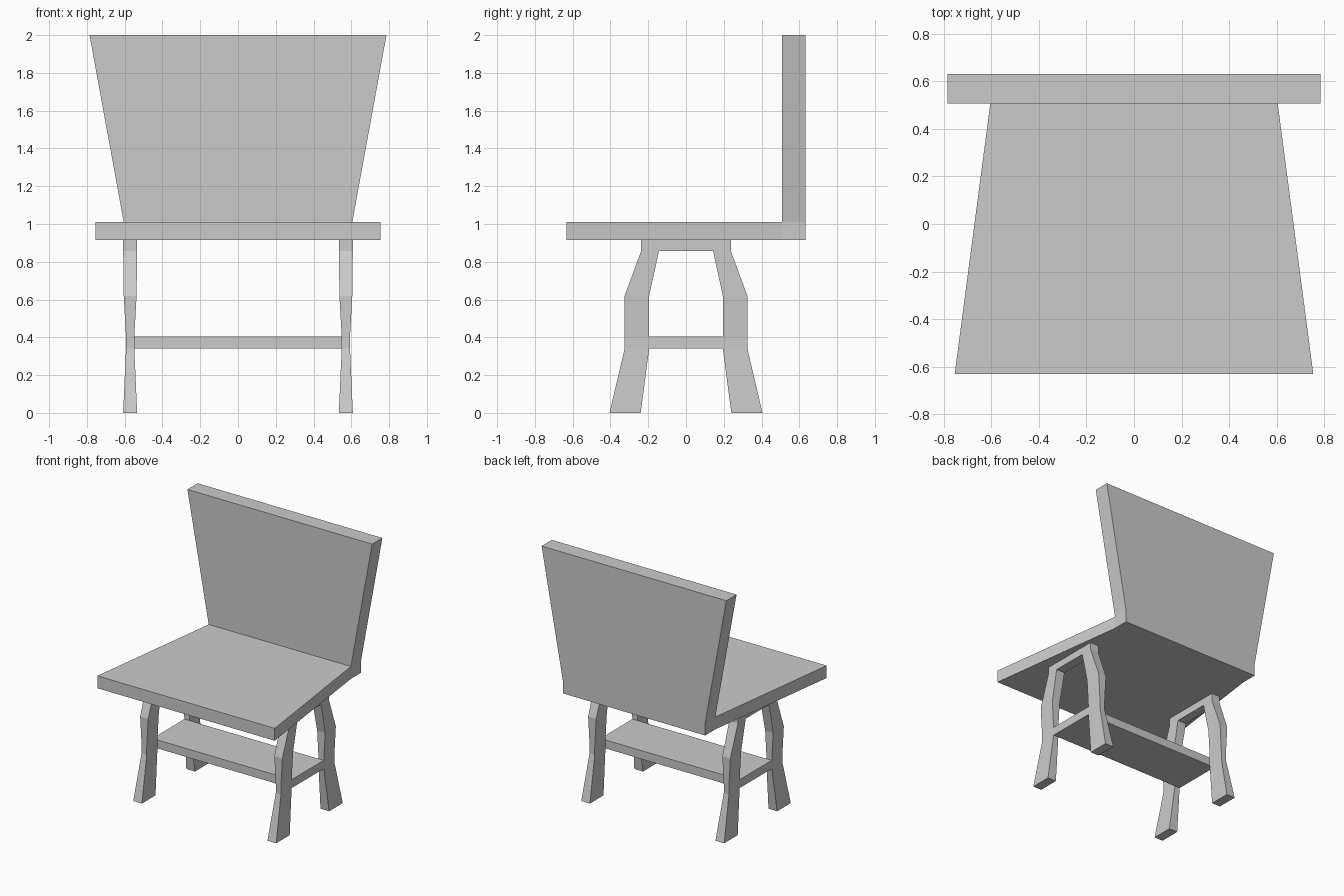
import bpy
import bmesh
from mathutils import Vector

if "Cube" in bpy.data.objects:
    bpy.data.objects.remove(bpy.data.objects["Cube"])


def finish(bm, name):
    bmesh.ops.remove_doubles(bm, verts=bm.verts, dist=1e-5)
    bmesh.ops.recalc_face_normals(bm, faces=bm.faces)
    mesh = bpy.data.meshes.new(name)
    bm.to_mesh(mesh)
    bm.free()
    obj = bpy.data.objects.new(name, mesh)
    bpy.context.collection.objects.link(obj)
    return obj


def prism(name, outline, offset):
    """Extrude a flat outline along offset."""
    bm = bmesh.new()
    face = bm.faces.new([bm.verts.new(p) for p in outline])
    ext = bmesh.ops.extrude_face_region(bm, geom=[face], use_keep_orig=True)
    verts = [g for g in ext["geom"] if isinstance(g, bmesh.types.BMVert)]
    bmesh.ops.translate(bm, verts=verts, vec=Vector(offset))
    return finish(bm, name)


def loft(name, rings):
    """Skin a chain of four-cornered sections and cap both ends."""
    bm = bmesh.new()
    loops = [[bm.verts.new(p) for p in r] for r in rings]
    for a, b in zip(loops, loops[1:]):
        for i in range(4):
            j = (i + 1) % 4
            bm.faces.new((a[i], a[j], b[j], b[i]))
    bm.faces.new(loops[0])
    bm.faces.new(loops[-1])
    return finish(bm, name)


# Tapered seat, wider at the front
prism("seat", [(-0.755, -0.632, 0.915), (0.755, -0.632, 0.915),
               (0.605, 0.508, 0.915), (-0.605, 0.508, 0.915)], (0, 0, 0.095))

# Backrest, flaring upward from the seat
prism("backrest", [(-0.605, 0.508, 0.915), (0.605, 0.508, 0.915),
                   (0.605, 0.508, 1.01), (0.786, 0.508, 2.0),
                   (-0.786, 0.508, 2.0), (-0.605, 0.508, 1.01)], (0, 0.124, 0))

# Leg frames: outer y, outer z, inner y, inner z, half thickness in x
LEG = [(0.405, 0.0, 0.240, 0.0, 0.037),
       (0.325, 0.34, 0.195, 0.34, 0.022),
       (0.325, 0.405, 0.195, 0.405, 0.022),
       (0.325, 0.62, 0.195, 0.62, 0.034),
       (0.237, 0.858, 0.143, 0.858, 0.037),
       (0.237, 0.915, 0.143, 0.858, 0.037)]
LEG_X = 0.571
for side, label in ((-1, "left"), (1, "right")):
    rings = []
    for sy, sections in ((-1, LEG), (1, LEG[::-1])):
        for oy, oz, iy, iz, t in sections:
            a, b = side * LEG_X - t, side * LEG_X + t
            rings.append([(a, sy * oy, oz), (b, sy * oy, oz),
                          (b, sy * iy, iz), (a, sy * iy, iz)])
    loft(label + "_leg_frame", rings)

# Low shelf joining the two leg frames, flush with their waists
prism("shelf", [(-0.593, -0.195, 0.34), (0.593, -0.195, 0.34),
                (0.593, 0.195, 0.34), (-0.593, 0.195, 0.34)], (0, 0, 0.065))
